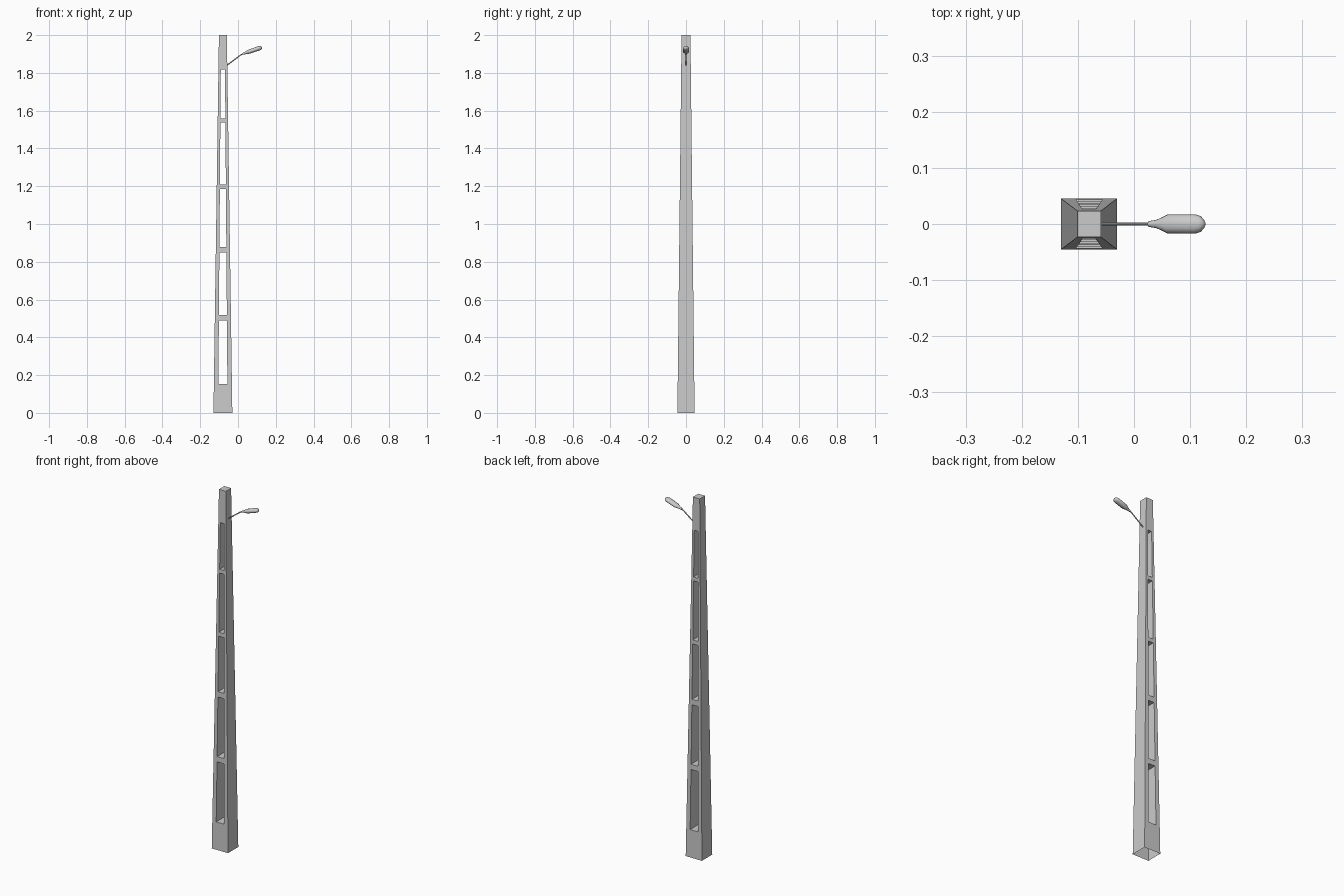
import bpy, bmesh, math
from mathutils import Vector

if "Cube" in bpy.data.objects:
    bpy.data.objects.remove(bpy.data.objects["Cube"])

CX = -0.08
WINDOWS = [(0.154, 0.488), (0.517, 0.848), (0.878, 1.186), (1.208, 1.537), (1.558, 1.818)]


def lerp(a, b, t):
    return a + (b - a) * t


def finish(bm, name):
    mesh = bpy.data.meshes.new(name)
    bm.to_mesh(mesh)
    bm.free()
    ob = bpy.data.objects.new(name, mesh)
    bpy.context.collection.objects.link(ob)
    return ob


def loft(name, sections, sides):
    """Skin elliptical sections (x, z, half width, half height, tilt) along x."""
    bm = bmesh.new()
    rings = []
    for x, z, hw, hh, tilt in sections:
        ring = []
        for i in range(sides):
            a = 2 * math.pi * i / sides
            up = hh * math.sin(a)
            ring.append(bm.verts.new((x - up * math.sin(tilt), hw * math.cos(a),
                                      z + up * math.cos(tilt))))
        rings.append(ring)
    for a, b in zip(rings, rings[1:]):
        for i in range(sides):
            j = (i + 1) % sides
            bm.faces.new((a[i], a[j], b[j], b[i]))
    bm.faces.new(rings[0])
    bm.faces.new(rings[-1])
    bmesh.ops.recalc_face_normals(bm, faces=bm.faces[:])
    ob = finish(bm, name)
    ob.data.shade_smooth()
    bpy.context.view_layer.objects.active = ob
    ob.select_set(True)
    bpy.ops.object.shade_smooth_by_angle(angle=math.radians(40))
    ob.select_set(False)
    return ob


# Tapered pole: front and back strips with window openings, open underneath
bm = bmesh.new()
levels = [0.0] + [z for w in WINDOWS for z in w] + [2.0]
rows = []
for z in levels:
    t = z / 2
    outer, inner, depth = lerp(0.05, 0.021, t), lerp(0.025, 0.0098, t), lerp(0.0455, 0.0235, t)
    rows.append([[bm.verts.new((CX + x, s * depth, z)) for x in (-outer, -inner, inner, outer)]
                 for s in (-1, 1)])
for k, ((f0, b0), (f1, b1)) in enumerate(zip(rows, rows[1:])):
    is_window = k % 2 == 1
    for c in range(3):
        if c == 1 and is_window:
            continue
        bm.faces.new((f0[c], f0[c + 1], f1[c + 1], f1[c]))
        bm.faces.new((b0[c + 1], b0[c], b1[c], b1[c + 1]))
    bm.faces.new((f0[3], b0[3], b1[3], f1[3]))
    bm.faces.new((b0[0], f0[0], f1[0], b1[0]))
    if is_window:  # walls, sill and head of the opening
        bm.faces.new((f0[1], f1[1], b1[1], b0[1]))
        bm.faces.new((f0[2], b0[2], b1[2], f1[2]))
        bm.faces.new((f0[1], b0[1], b0[2], f0[2]))
        bm.faces.new((f1[1], f1[2], b1[2], b1[1]))
f, b = rows[-1]
bm.faces.new(f + b[::-1])
bmesh.ops.recalc_face_normals(bm, faces=bm.faces[:])
# merge the coplanar strips into clean flat faces
bmesh.ops.dissolve_limit(bm, angle_limit=math.radians(0.1), verts=bm.verts[:], edges=bm.edges[:])
finish(bm, "pole")

# Lamp arm: thin rod that flattens out towards the head
R = 0.003
loft("lamp_arm", [(-0.063, 1.837, R, R, 0.64), (-0.02, 1.869, R, R, 0.64),
                  (0.005, 1.888, R, R, 0.6), (0.016, 1.896, R, R, 0.5),
                  (0.03, 1.902, R, R, 0.35)], 8)

# Lamp head: tapered neck, long body and rounded nose
T = 0.33
head = [(0.026, 0.005, 0.005), (0.040, 0.0075, 0.007), (0.050, 0.012, 0.009),
        (0.060, 0.017, 0.011), (0.110, 0.017, 0.012), (0.119, 0.014, 0.0105),
        (0.124, 0.008, 0.007), (0.127, 0.002, 0.002)]
loft("lamp_head", [(x, 1.901 + (x - 0.026) * math.tan(T), w, h, T) for x, w, h in head], 12)
